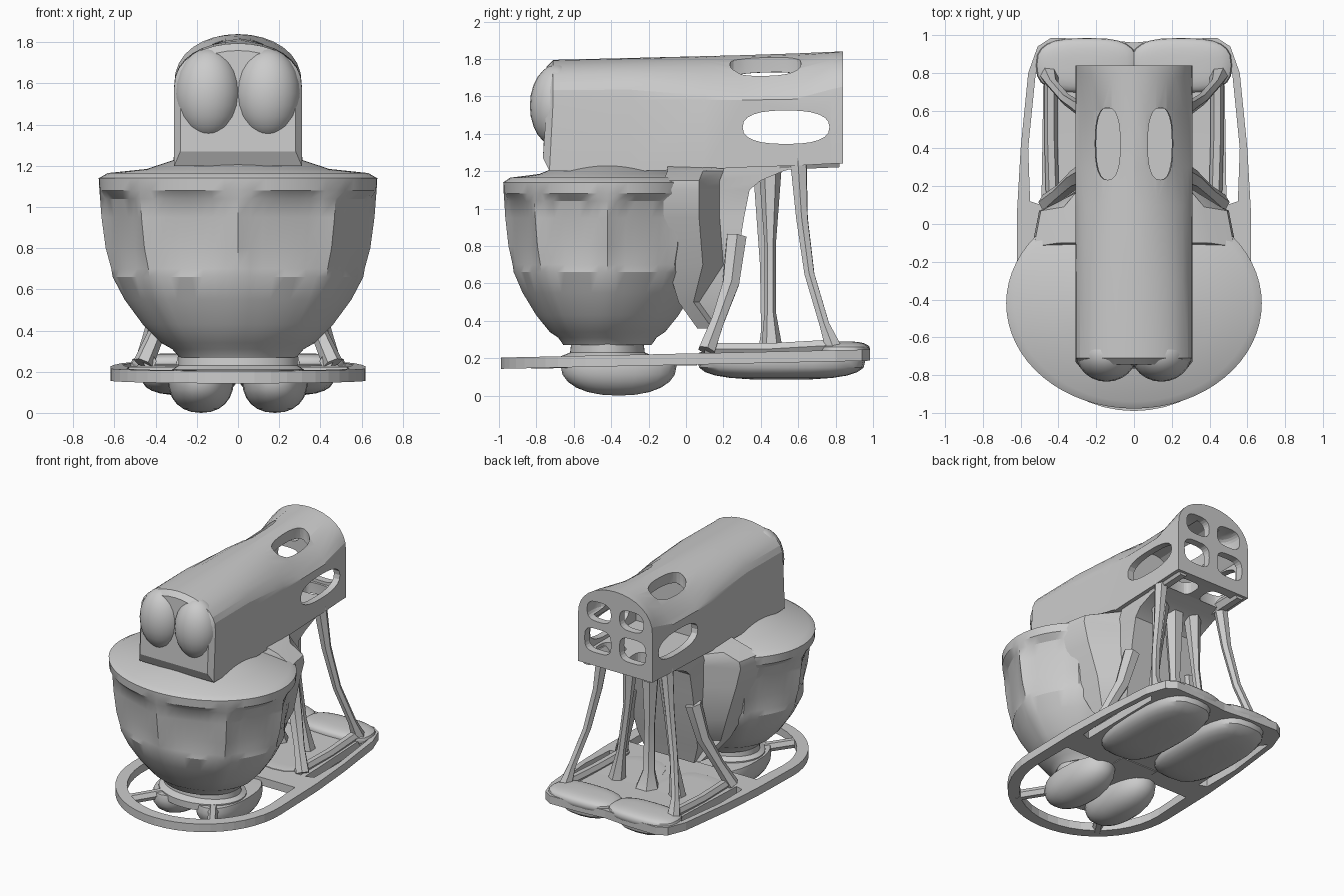
import bpy, bmesh
from math import sin, cos, pi

if "Cube" in bpy.data.objects:
    bpy.data.objects.remove(bpy.data.objects["Cube"])


def finish(name, bm, angle=0.6):
    bmesh.ops.recalc_face_normals(bm, faces=bm.faces)
    me = bpy.data.meshes.new(name)
    bm.to_mesh(me)
    bm.free()
    ob = bpy.data.objects.new(name, me)
    bpy.context.collection.objects.link(ob)
    smooth(ob, angle)
    return ob


def smooth(ob, angle=0.6):
    if angle == 0:
        return
    bpy.ops.object.select_all(action='DESELECT')
    ob.select_set(True)
    bpy.context.view_layer.objects.active = ob
    bpy.ops.object.shade_smooth_by_angle(angle=angle)


def loft(name, rings, angle=0.6):
    """Skin a stack of equal-length rings and cap both ends."""
    bm = bmesh.new()
    vs = [[bm.verts.new(p) for p in ring] for ring in rings]
    n = len(vs[0])
    for a, b in zip(vs, vs[1:]):
        for i in range(n):
            j = (i + 1) % n
            bm.faces.new((a[i], a[j], b[j], b[i]))
    bm.faces.new(vs[0])
    bm.faces.new(vs[-1])
    return finish(name, bm, angle)


def blob(name, c, r, p=1.0, top=None, angle=0.6, seg=24):
    """Ellipsoid; p below 1 makes it boxier, top flattens it above that height."""
    bm = bmesh.new()
    bmesh.ops.create_uvsphere(bm, u_segments=seg, v_segments=seg // 2, radius=1)
    for v in bm.verts:
        for k in range(3):
            s = 1 if v.co[k] >= 0 else -1
            v.co[k] = c[k] + r[k] * s * abs(v.co[k]) ** p
        if top is not None:
            v.co.z = min(v.co.z, top + 0.01 * (v.co.z - top))
    return finish(name, bm, angle)


def tube(name, pts, r):
    cu = bpy.data.curves.new(name, 'CURVE')
    cu.dimensions = '3D'
    cu.bevel_depth = 1
    cu.bevel_resolution = 1
    cu.use_fill_caps = True
    sp = cu.splines.new('POLY')
    sp.points.add(len(pts) - 1)
    for q, p, rad in zip(sp.points, pts, r):
        q.co = (*p, 1)
        q.radius = rad
    ob = bpy.data.objects.new(name, cu)
    bpy.context.collection.objects.link(ob)
    bpy.ops.object.select_all(action='DESELECT')
    ob.select_set(True)
    bpy.context.view_layer.objects.active = ob
    bpy.ops.object.convert(target='MESH')
    smooth(bpy.context.object)


def cut(ob, cutters):
    for c in cutters:
        m = ob.modifiers.new('cut', 'BOOLEAN')
        m.object = c
        m.operation = 'DIFFERENCE'
        m.solver = 'EXACT'
        bpy.ops.object.select_all(action='DESELECT')
        ob.select_set(True)
        bpy.context.view_layer.objects.active = ob
        bpy.ops.object.modifier_apply(modifier='cut')
        bpy.data.objects.remove(c)


def ellipse(rx, ry, cy, z, n=48):
    return [(rx * cos(2 * pi * i / n), cy + ry * sin(2 * pi * i / n), z) for i in range(n)]


def prism(name, outline, z0, z1, angle=0):
    return loft(name, [[(x, y, z0) for x, y in outline], [(x, y, z1) for x, y in outline]], angle)


def box(x0, x1, y0, y1):
    return [(x0, y0), (x1, y0), (x1, y1), (x0, y1)]


# base: rounded front ring and rear plate with openings
half = [(0.62 * sin(pi / 2 * i / 12), -0.38 - 0.61 * cos(pi / 2 * i / 12)) for i in range(1, 13)]
half += [(0.62, 0.05), (0.6, 0.4), (0.56, 0.8), (0.51, 0.94), (0.44, 0.985), (0.2, 0.98)]
outline = [(0, -0.99)] + half + [(0, 0.96)] + [(-x, y) for x, y in reversed(half)]
base = prism('base', outline, 0.165, 0.225)
ring = [(0.54 * cos(pi * i / 20), -0.38 - 0.53 * sin(pi * i / 20)) for i in range(21)]
holes = [prism('cutter', ring + [(-0.53, -0.08), (0.53, -0.08)], 0, 1)]
for s in (-1, 1):
    side = [(0.49, 0.1), (0.55, 0.12), (0.56, 0.4), (0.52, 0.8), (0.48, 0.76)]
    holes.append(prism('cutter', [(s * x, y) for x, y in side], 0, 1))
    holes.append(prism('cutter', [(s * x, y) for x, y in box(0.3, 0.38, 0.12, 0.38)], 0, 1))
cut(base, holes)
for v in base.data.vertices:
    v.co.z += 0.022 * v.co.y

# bowl stand with spokes reaching the ring
loft('bowl_stand', [ellipse(0.32, 0.25, -0.42, 0.16), ellipse(0.32, 0.25, -0.42, 0.21),
                    ellipse(0.29, 0.2, -0.42, 0.23), ellipse(0.29, 0.19, -0.42, 0.31)])
prism('stand_neck', box(-0.15, 0.15, -0.25, 0.06), 0.16, 0.215)
for s in (-1, 1):
    tube('stand_spoke', [(s * 0.15, -0.5, 0.18), (s * 0.36, -0.82, 0.175)], [0.035, 0.035])
    # rounded undersides
    blob('front_underside', (s * 0.18, -0.36, 0.16), (0.16, 0.31, 0.16), 0.9, 0.2)
    blob('rear_underside', (s * 0.235, 0.51, 0.19), (0.235, 0.45, 0.105), 0.7, 0.235)
    blob('rear_edge_pad', (s * 0.25, 0.84, 0.24), (0.27, 0.145, 0.05), 0.7)

# bowl: oval sections with sunken panels between eight ribs, closed by a lid
profile = [(0.27, 0.42, 0), (0.31, 0.47, 0), (0.34, 0.55, 0.01),
           (0.43, 0.68, 0.02), (0.55, 0.81, 0.03), (0.66, 0.895, 0.03), (0.7, 0.905, 0.05),
           (0.8, 0.945, 0.08), (0.95, 0.975, 0.09), (1.04, 0.985, 0.06), (1.08, 0.99, 0),
           (1.14, 0.995, 0), (1.165, 0.93, 0), (1.185, 0.65, 0), (1.23, 0.45, 0)]
n = 64
rings = []
for z, r, dent in profile:
    row = []
    for i in range(n):
        a = 2 * pi * i / n
        k = r * (1 - dent * abs(sin(4 * a)) ** 0.6)
        row.append((0.68 * k * cos(a), -0.42 + 0.56 * k * sin(a), z))
    rings.append(row)
loft('bowl', rings, 0.5)


# head: arched housing with sunken shoulders, hollow and open at the rear
def arch(y, hw, z0, z1, top, p=0.85, lean=0.0):
    pts = [(hw, y - lean, z0)]
    for i in range(17):
        a = pi * i / 16
        pts.append((hw * cos(a), y, z1 + (top - z1) * max(sin(a), 0) ** p))
    return pts + [(-hw, y - lean, z0)]


head = loft('head', [arch(-0.745, 0.28, 1.27, 1.56, 1.76, 0.85, 0.02),
                     arch(-0.71, 0.31, 1.2, 1.58, 1.795, 0.85, 0.02),
                     arch(-0.3, 0.31, 1.2, 1.58, 1.805), arch(0.1, 0.31, 1.21, 1.58, 1.815, 1.4),
                     arch(0.3, 0.31, 1.22, 1.58, 1.82, 2.2), arch(0.6, 0.31, 1.23, 1.585, 1.83, 2.2),
                     arch(0.78, 0.31, 1.24, 1.59, 1.838, 1.0), arch(0.84, 0.31, 1.24, 1.59, 1.84)], 0)
cutters = [loft('cutter', [arch(0.22, 0.26, 1.32, 1.53, 1.74, 2.2),
                           arch(0.785, 0.26, 1.32, 1.53, 1.76, 2.2)], 0),
           blob('cutter', (0, 0.535, 1.435), (2, 0.235, 0.09), 0.8, None, 0)]
for s in (-1, 1):
    cutters += [blob('cutter', (s * 0.138, 0.425, 1.72), (0.068, 0.195, 0.22), 0.8, None, 0),
                blob('cutter', (s * 0.145, 0.82, 1.43), (0.11, 0.15, 0.09), 0.6, None, 0),
                blob('cutter', (s * 0.135, 0.82, 1.65), (0.1, 0.15, 0.075), 0.7, None, 0),
                blob('cutter', (s * 0.14, 0.69, 1.27), (0.1, 0.08, 0.12), 0.6, None, 0)]
cut(head, cutters)
smooth(head, 0.25)
for s in (-1, 1):
    blob('head_front_lobe', (s * 0.145, -0.69, 1.55), (0.16, 0.145, 0.22))

# column behind the bowl: wide shoulders wrap the bowl, top flares into the head
sections = [(0.36, 0.06, 0.19, 0.24, 0.2), (0.5, -0.04, 0.22, 0.34, 0.25), (0.7, -0.1, 0.27, 0.43, 0.27),
            (0.95, -0.12, 0.31, 0.5, 0.27), (1.1, -0.12, 0.34, 0.54, 0.27), (1.15, -0.12, 0.4, 0.53, 0.28),
            (1.2, -0.1, 0.52, 0.4, 0.28), (1.23, -0.1, 0.62, 0.29, 0.28)]
rings = []
for z, y0, y1, f, b in sections:
    d0, d1 = (0.19, 0.3) if z > 0.6 else (0.08, 0.11)
    right = [(f, y0, z), (f * 0.93, y0 + d0, z), (b, y0 + d1, z), (b, y1, z)]
    rings.append(right + [(-x, y, h) for x, y, h in reversed(right)])
loft('column', rings)

# struts spreading down to the rear plate
tube('centre_strut', [(0, 0.42, 1.2), (0, 0.43, 0.7), (0, 0.44, 0.35), (0, 0.46, 0.22)],
     [0.07, 0.04, 0.045, 0.09])
for s in (-1, 1):
    tube('rear_strut', [(s * 0.26, 0.6, 1.27), (s * 0.3, 0.62, 0.95), (s * 0.36, 0.66, 0.65),
                        (s * 0.43, 0.74, 0.38), (s * 0.45, 0.79, 0.25)], [0.05, 0.035, 0.03, 0.03, 0.05])
    tube('inner_strut', [(s * 0.14, 0.45, 1.2), (s * 0.17, 0.45, 0.8), (s * 0.22, 0.45, 0.45),
                         (s * 0.25, 0.46, 0.23)], [0.06, 0.03, 0.03, 0.06])
    tube('front_strut', [(s * 0.25, 0.27, 0.85), (s * 0.31, 0.24, 0.6), (s * 0.39, 0.17, 0.4),
                         (s * 0.46, 0.11, 0.24)], [0.06, 0.05, 0.04, 0.05])
    tube('head_underside_rail', [(s * 0.25, 0.5, 1.25), (s * 0.25, 0.82, 1.26)], [0.05, 0.045])
    tube('plate_rail', [(s * 0.43, 0.1, 0.25), (s * 0.44, 0.45, 0.25), (s * 0.44, 0.8, 0.27)],
         [0.035, 0.035, 0.035])
